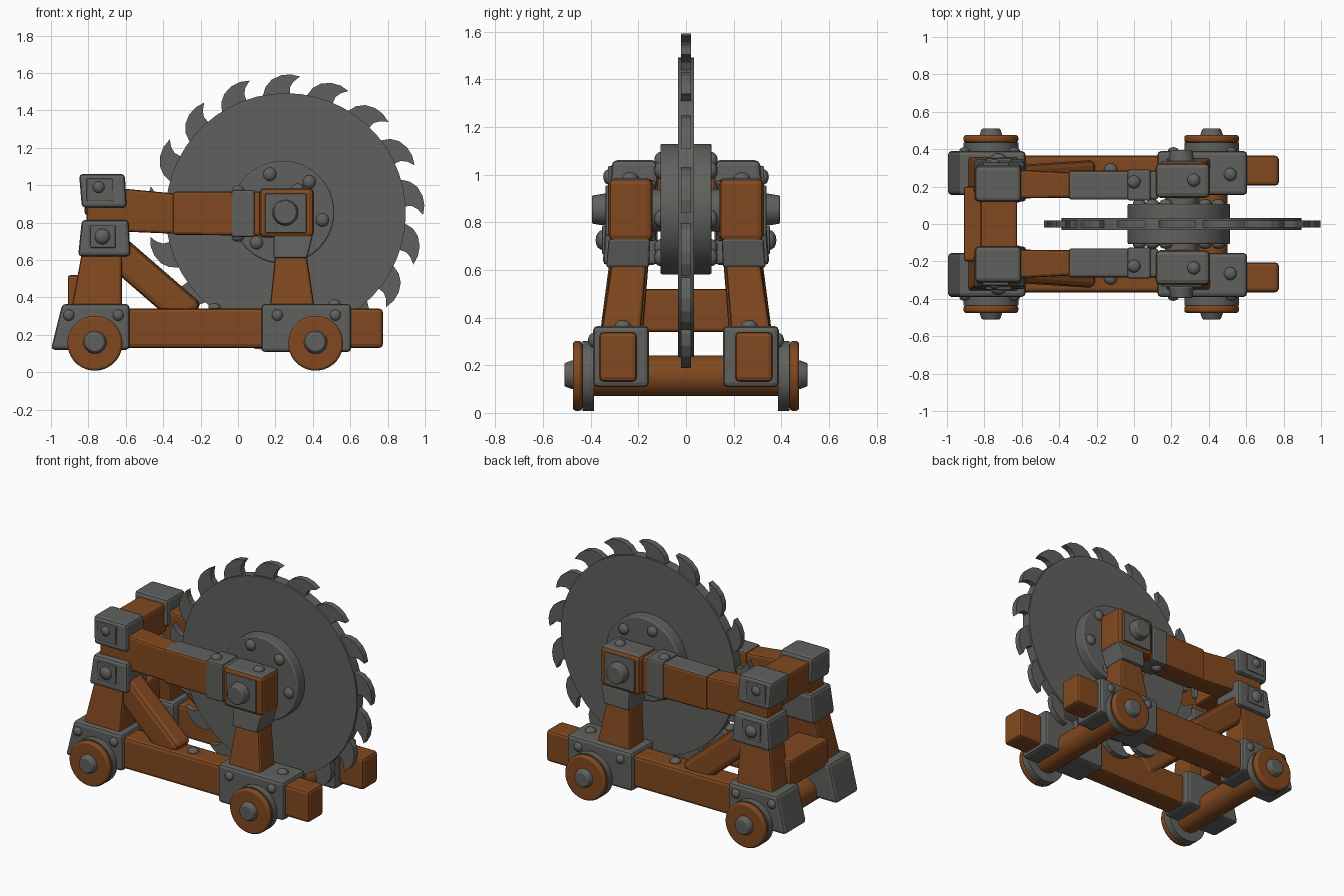
import bpy, bmesh, math
from mathutils import Matrix, Vector

if "Cube" in bpy.data.objects:
    bpy.data.objects.remove(bpy.data.objects["Cube"])

def material(name, col):
    m = bpy.data.materials.new(name)
    m.diffuse_color = (*col, 1)
    m.use_nodes = True
    m.node_tree.nodes["Principled BSDF"].inputs["Base Color"].default_value = m.diffuse_color
    return m

WOOD = material("brown_wood", (0.22, 0.066, 0.014))
IRON = material("grey_iron", (0.118, 0.12, 0.111))

def finish(name, bm, mats, bevel=0.0, smooth=False, rule=None):
    bmesh.ops.recalc_face_normals(bm, faces=bm.faces)
    if rule:
        bm.normal_update()
        for f in bm.faces:
            f.material_index = rule(f)
    me = bpy.data.meshes.new(name)
    bm.to_mesh(me)
    bm.free()
    for m in mats:
        me.materials.append(m)
    ob = bpy.data.objects.new(name, me)
    bpy.context.collection.objects.link(ob)
    if bevel:
        b = ob.modifiers.new("bevel", 'BEVEL')
        b.width, b.segments, b.limit_method = bevel, 2, 'ANGLE'
    if smooth:
        bpy.ops.object.select_all(action='DESELECT')
        ob.select_set(True)
        bpy.context.view_layer.objects.active = ob
        bpy.ops.object.shade_smooth_by_angle(angle=math.radians(40))
    return ob

def hexa(name, a, b, axis, mat, bevel=0.015, both=True, top=None):
    """Block between rectangles a and b (position, u0, u1, v0, v1); axis x: (y,z), axis z: (x,y)."""
    for s, side in ((-1, "front"), (1, "back")) if both else ((1, ""),):
        bm = bmesh.new()
        rings = []
        for p, u0, u1, v0, v1 in (a, b):
            ring = []
            for u, v in ((u0, v0), (u1, v0), (u1, v1), (u0, v1)):
                co = (p, u, v) if axis == 'x' else (u, v, p)
                ring.append(bm.verts.new((co[0], co[1] * s, co[2])))
            rings.append(ring)
        bm.faces.new(rings[0])
        bm.faces.new(rings[1])
        for i in range(4):
            j = (i + 1) % 4
            bm.faces.new((rings[0][i], rings[0][j], rings[1][j], rings[1][i]))
        rule = (lambda f: int(f.normal.z > 0.9)) if top else None
        finish(f"{name}_{side}".strip("_"), bm, [mat] + ([top] if top else []), bevel, rule=rule)

def box(name, x0, x1, y0, y1, z0, z1, mat, **kw):
    hexa(name, (z0, x0, x1, y0, y1), (z1, x0, x1, y0, y1), 'z', mat, **kw)

def drum(name, x, z, y0, y1, r, mat, seg=32, bevel=0.0, r2=None, both=True, mats=None, rule=None):
    """Cylinder along y from y0 to y1; r2 is the radius at y1."""
    for s, side in ((-1, "front"), (1, "back")) if both else ((1, ""),):
        bm = bmesh.new()
        bmesh.ops.create_cone(bm, cap_ends=True, segments=seg, radius1=r, radius2=r2 or r, depth=y1 - y0)
        bmesh.ops.transform(bm, verts=bm.verts, matrix=Matrix.Translation((x, s * (y0 + y1) / 2, z))
                            @ Matrix.Rotation(-s * math.pi / 2, 4, 'X') @ Matrix.Rotation(math.pi / seg, 4, 'Z'))
        finish(f"{name}_{side}".strip("_"), bm, mats or [mat], bevel, seg > 10, rule)

def bolt(name, x, y, z, r, axis='y', h=0.7):
    """Domed bolt head, mirrored to both sides."""
    for s, side in ((-1, "front"), (1, "back")):
        bm = bmesh.new()
        bmesh.ops.create_uvsphere(bm, u_segments=14, v_segments=8, radius=r)
        sc = (1, h, 1) if axis == 'y' else (1, 1, h)
        bmesh.ops.scale(bm, vec=sc, verts=bm.verts)
        bmesh.ops.translate(bm, vec=(x, s * y, z), verts=bm.verts)
        finish(f"{name}_{side}", bm, [IRON], smooth=True)

# lower rails and their iron brackets
box("lower_rail", -0.95, 0.775, 0.205, 0.365, 0.13, 0.34, WOOD, bevel=0.02)
hexa("rear_bracket", (0.12, -1.0, -0.58, 0.155, 0.39), (0.365, -0.94, -0.58, 0.155, 0.39), 'z', IRON, bevel=0.02)
box("front_bracket", 0.125, 0.605, 0.155, 0.39, 0.108, 0.365, IRON, bevel=0.02)
for i, x in enumerate((-0.905, -0.64, 0.21, 0.52)):
    bolt(f"bracket_bolt_{i}", x, 0.39, 0.305, 0.03)
bolt("bracket_top_bolt", 0.515, 0.265, 0.365, 0.035, 'z')
bolt("rail_top_bolt", -0.125, 0.29, 0.345, 0.035, 'z')

# axles and wheels
for n, x in (("rear", -0.765), ("front", 0.415)):
    drum(f"{n}_axle", x, 0.155, -0.39, 0.39, 0.088, WOOD, seg=12, both=False)
    drum(f"{n}_wheel_tread", x, 0.155, 0.385, 0.435, 0.147, IRON)
    drum(f"{n}_wheel_face", x, 0.155, 0.435, 0.475, 0.147, WOOD, bevel=0.012)
    drum(f"{n}_wheel_nut", x, 0.16, 0.47, 0.51, 0.064, IRON, seg=16, r2=0.05, bevel=0.006)

# rear posts with caps and cross beams
hexa("rear_post", (0.34, -0.89, -0.62, 0.18, 0.36), (0.72, -0.82, -0.62, 0.15, 0.31), 'z', WOOD)
hexa("lower_post_cap", (0.62, -0.855, -0.575, 0.12, 0.35), (0.815, -0.835, -0.585, 0.12, 0.335), 'z', IRON, bevel=0.02)
hexa("post_neck", (0.80, -0.81, -0.62, 0.15, 0.29), (0.90, -0.81, -0.62, 0.14, 0.285), 'z', WOOD)
hexa("upper_post_cap", (0.88, -0.835, -0.595, 0.115, 0.325), (1.06, -0.85, -0.605, 0.12, 0.31), 'z', IRON, bevel=0.02)
box("lower_cap_plate", -0.79, -0.655, 0.33, 0.352, 0.665, 0.785, IRON, bevel=0.006)
box("upper_cap_plate", -0.81, -0.67, 0.305, 0.328, 0.915, 1.035, IRON, bevel=0.006)
bolt("lower_cap_bolt", -0.725, 0.35, 0.725, 0.042)
bolt("upper_cap_bolt", -0.745, 0.325, 0.99, 0.032)
box("upper_cross_beam", -0.82, -0.625, -0.15, 0.15, 0.84, 1.03, WOOD, both=False)
box("lower_cross_beam", -0.91, -0.70, -0.2, 0.2, 0.34, 0.52, WOOD, both=False)

# diagonal braces
for s, side in ((-1, "front"), (1, "back")):
    bm = bmesh.new()
    bmesh.ops.create_cube(bm, size=1)
    p, q = Vector((-0.70, s * 0.24, 0.69)), Vector((-0.25, s * 0.27, 0.30))
    rot = (q - p).to_track_quat('X', 'Z').to_matrix().to_4x4()
    bmesh.ops.transform(bm, verts=bm.verts, matrix=Matrix.Translation((p + q) / 2) @ rot
                        @ Matrix.Diagonal(((q - p).length, 0.14, 0.17, 1)))
    finish(f"diagonal_brace_{side}", bm, [WOOD], 0.03)

# front posts with iron collars
hexa("front_post", (0.34, 0.17, 0.41, 0.19, 0.355), (0.64, 0.20, 0.365, 0.165, 0.31), 'z', WOOD)
hexa("front_post_collar", (0.61, 0.19, 0.37, 0.155, 0.335), (0.73, 0.19, 0.40, 0.15, 0.325), 'z', IRON, bevel=0.01)

# upper arms
hexa("rear_arm", (-0.81, 0.135, 0.30, 0.76, 1.0), (-0.33, 0.14, 0.275, 0.74, 0.955), 'x', WOOD)
hexa("front_arm", (-0.35, 0.13, 0.285, 0.735, 0.965), (0.13, 0.13, 0.285, 0.73, 0.965), 'x', WOOD, top=IRON)
box("arm_band", -0.035, 0.09, 0.125, 0.292, 0.722, 0.975, IRON, bevel=0.012)
bolt("arm_band_top_bolt", 0.0, 0.225, 0.975, 0.035, 'z')
bolt("arm_band_bottom_bolt", 0.0, 0.225, 0.722, 0.035, 'z')

# bearing boxes that carry the blade shaft
box("bearing_box", 0.115, 0.405, 0.14, 0.325, 0.72, 0.985, WOOD, bevel=0.025, top=IRON)
box("bearing_plate", 0.145, 0.365, 0.32, 0.338, 0.745, 0.955, IRON, bevel=0.006)
drum("bearing_nut", 0.253, 0.853, 0.335, 0.395, 0.07, IRON, seg=16, r2=0.06, bevel=0.006)
bolt("bearing_top_bolt", 0.32, 0.235, 0.985, 0.035, 'z')

# blade disc, hub and hub bolts
CX, CZ = 0.255, 0.85
drum("blade_shaft", CX, CZ, -0.2, 0.2, 0.09, IRON, seg=20, both=False)
drum("blade_disc", CX, CZ, -0.033, 0.033, 0.642, IRON, seg=51, both=False)
drum("blade_hub", 0.24, 0.855, -0.108, 0.108, 0.275, IRON, seg=36, bevel=0.008, both=False)
for i in range(6):
    a = math.radians(-11 + 60 * i)
    bolt(f"hub_bolt_{i}", 0.24 + 0.215 * math.cos(a), 0.108, 0.855 + 0.215 * math.sin(a), 0.036)

# hooked teeth pointing clockwise: (angle in degrees, radius)
TOOTH = ((17, 0.60), (17, 0.64), (15, 0.685), (12, 0.718), (8, 0.738), (4, 0.743), (0, 0.735),
         (2.6, 0.705), (4, 0.675), (4, 0.64), (4, 0.60))
bm = bmesh.new()
for k in range(17):
    pts = []
    for deg, r in TOOTH:
        a = math.radians(84 + deg + k * 360 / 17)
        pts.append((CX + r * math.cos(a), CZ + r * math.sin(a)))
    front = [bm.verts.new((x, -0.02, z)) for x, z in pts]
    back = [bm.verts.new((x, 0.02, z)) for x, z in pts]
    bm.faces.new(front)
    bm.faces.new(back[::-1])
    for i in range(len(pts)):
        j = (i + 1) % len(pts)
        bm.faces.new((front[i], back[i], back[j], front[j]))
finish("blade_teeth", bm, [IRON])
